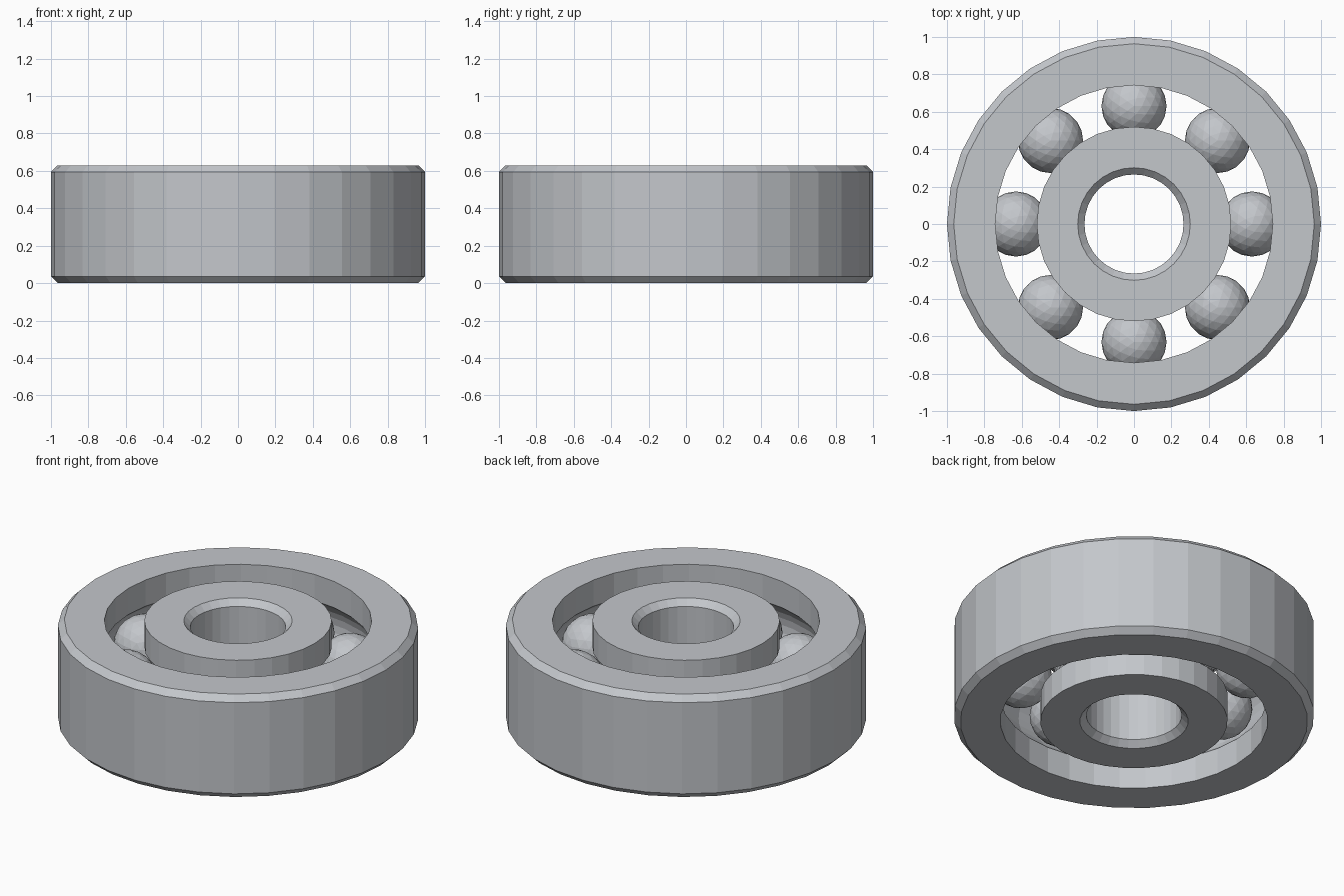
import bpy
import bmesh
import math
from mathutils import Vector

cube = bpy.data.objects.get("Cube")
if cube:
    bpy.data.objects.remove(cube, do_unlink=True)

SEGMENTS = 32
HEIGHT = 0.63
MID = HEIGHT / 2
CHAMFER = 0.036
OUTER_R, OUTER_BORE = 1.0, 0.742
INNER_R, INNER_BORE = 0.52, 0.265
PITCH_R = (OUTER_BORE + INNER_R) / 2
BALL_R = 0.174
GROOVE_R = 0.19

steel = bpy.data.materials.new("steel grey")
steel.use_nodes = True
colour = (0.55, 0.57, 0.60, 1)
steel.diffuse_color = colour
steel.node_tree.nodes["Principled BSDF"].inputs["Base Color"].default_value = colour


def finish(name, bm):
    mesh = bpy.data.meshes.new(name)
    bm.to_mesh(mesh)
    bm.free()
    mesh.materials.append(steel)
    obj = bpy.data.objects.new(name, mesh)
    bpy.context.collection.objects.link(obj)
    return obj


def groove(edge_r, steps=8):
    """Ball track arc, listed from bottom to top, cut into a wall at edge_r."""
    offset = edge_r - PITCH_R
    half = math.acos(abs(offset) / GROOVE_R)
    side = math.copysign(1, offset)
    angles = [-half + 2 * half * i / steps for i in range(steps + 1)]
    return [(PITCH_R + side * GROOVE_R * math.cos(a),
             MID + GROOVE_R * math.sin(a)) for a in angles]


def ring(name, profile):
    """Revolve a closed (radius, height) profile around z."""
    bm = bmesh.new()
    loops = []
    for i in range(SEGMENTS):
        a = math.tau * i / SEGMENTS
        loops.append([bm.verts.new((r * math.cos(a), r * math.sin(a), z))
                      for r, z in profile])
    n = len(profile)
    for i in range(SEGMENTS):
        a, b = loops[i], loops[(i + 1) % SEGMENTS]
        for j in range(n):
            k = (j + 1) % n
            bm.faces.new((a[j], b[j], b[k], a[k]))
    bmesh.ops.recalc_face_normals(bm, faces=bm.faces)
    return finish(name, bm)


def chamfered_wall(wall_r, edge_r):
    """Straight wall with a bevel at both ends, listed from top to bottom."""
    return [(edge_r, HEIGHT), (wall_r, HEIGHT - CHAMFER),
            (wall_r, CHAMFER), (edge_r, 0)]


# Outer race: chamfered outside, ball track inside
ring("outer_race",
     [(OUTER_BORE, 0)] + groove(OUTER_BORE) + [(OUTER_BORE, HEIGHT)]
     + chamfered_wall(OUTER_R, OUTER_R - CHAMFER))

# Inner race: ball track outside, chamfered bore
ring("inner_race",
     [(INNER_R, 0)] + groove(INNER_R) + [(INNER_R, HEIGHT)]
     + chamfered_wall(INNER_BORE, INNER_BORE + CHAMFER))

# Eight faceted balls between the races
for i in range(8):
    a = math.tau * i / 8
    bm = bmesh.new()
    bmesh.ops.create_icosphere(bm, subdivisions=3, radius=BALL_R)
    ball = finish(f"ball_{i + 1}", bm)
    ball.location = Vector((PITCH_R * math.cos(a), PITCH_R * math.sin(a), MID))
